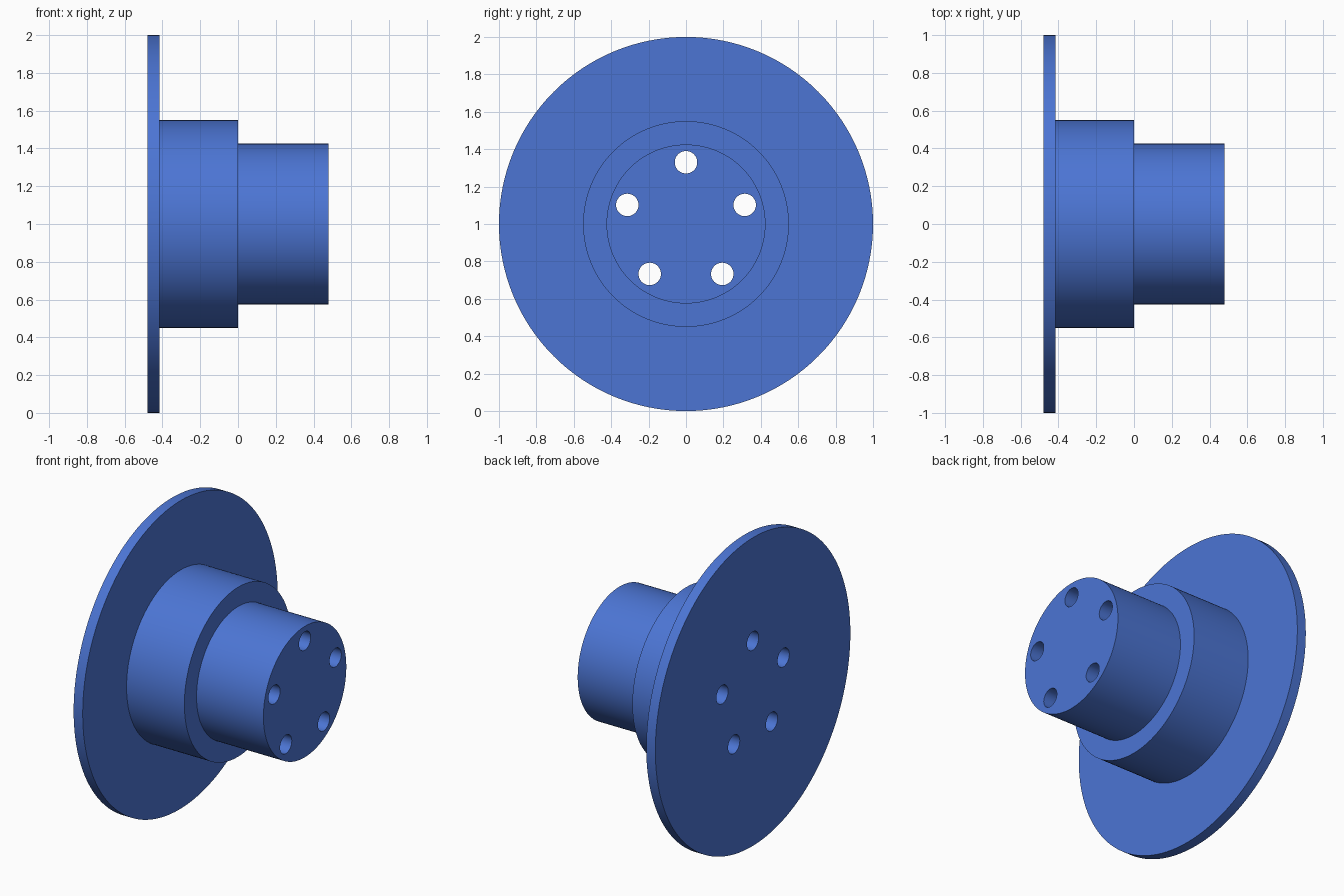
import bpy, bmesh, math
from mathutils import Matrix, Vector

if "Cube" in bpy.data.objects:
    bpy.data.objects.remove(bpy.data.objects["Cube"])

SEGMENTS = 128
CENTRE_Z = 1.0

blue = bpy.data.materials.new("blue")
blue.diffuse_color = (0.072, 0.178, 0.658, 1.0)
blue.use_nodes = True
blue.node_tree.nodes["Principled BSDF"].inputs["Base Color"].default_value = blue.diffuse_color


def new_object(name, bm):
    bmesh.ops.recalc_face_normals(bm, faces=bm.faces)
    mesh = bpy.data.meshes.new(name)
    bm.to_mesh(mesh)
    bm.free()
    mesh.materials.append(blue)
    obj = bpy.data.objects.new(name, mesh)
    bpy.context.collection.objects.link(obj)
    return obj


# Stepped hub: flange disc, shoulder and nose as rings stacked along x
profile = [(-0.48, 1.0), (-0.415, 1.0), (-0.415, 0.55),
           (0.0, 0.55), (0.0, 0.425), (0.48, 0.425)]
bm = bmesh.new()
rings = []
for x, r in profile:
    angles = [2 * math.pi * i / SEGMENTS for i in range(SEGMENTS)]
    rings.append([bm.verts.new((x, r * math.sin(a), CENTRE_Z + r * math.cos(a)))
                  for a in angles])
for a, b in zip(rings, rings[1:]):
    for i in range(SEGMENTS):
        j = (i + 1) % SEGMENTS
        bm.faces.new((a[i], a[j], b[j], b[i]))
bm.faces.new(rings[0])
bm.faces.new(rings[-1])
hub = new_object("flanged_hub", bm)

# Five bolt holes running right through the hub
bm = bmesh.new()
for i in range(5):
    a = 2 * math.pi * i / 5
    pos = Vector((0, 0.33 * math.sin(a), CENTRE_Z + 0.33 * math.cos(a)))
    bmesh.ops.create_cone(bm, cap_ends=True, segments=48,
                          radius1=0.06, radius2=0.06, depth=1.4,
                          matrix=Matrix.Translation(pos) @ Matrix.Rotation(math.pi / 2, 4, 'Y'))
cutter = new_object("bolt_hole_cutter", bm)
cutter.hide_render = True

cut = hub.modifiers.new("bolt_holes", 'BOOLEAN')
cut.operation = 'DIFFERENCE'
cut.solver = 'EXACT'
cut.object = cutter

# Apply the cut, then smooth the round walls and keep the rims crisp
bpy.context.view_layer.objects.active = hub
hub.select_set(True)
bpy.ops.object.modifier_apply(modifier=cut.name)
bpy.data.objects.remove(cutter)
bpy.ops.object.shade_smooth_by_angle(angle=math.radians(30))
